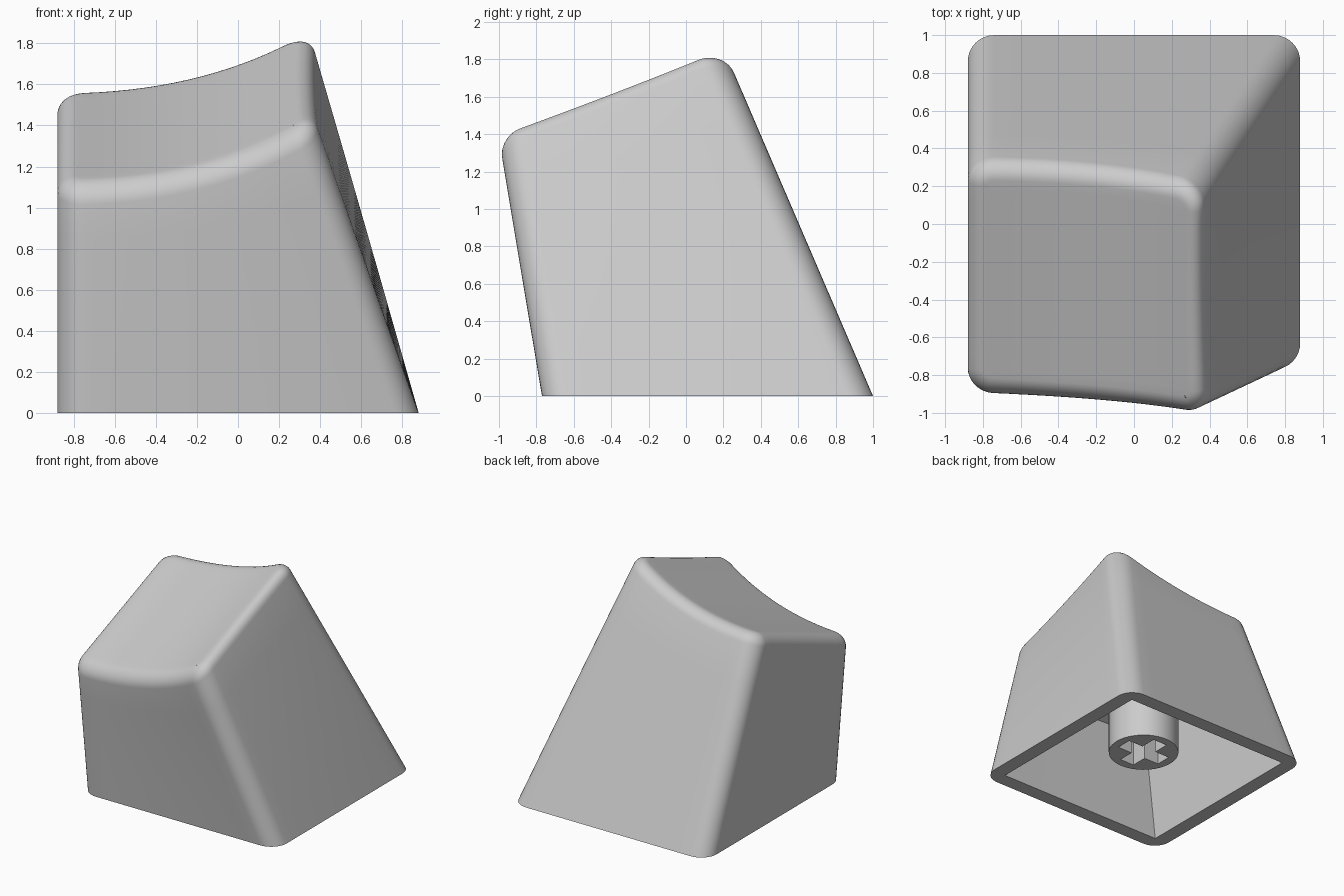
import bpy, bmesh
from math import sin, cos, pi, radians
from mathutils import Vector

cube = bpy.data.objects.get("Cube")
if cube:
    bpy.data.objects.remove(cube)

# Corner lines of the tapered body: base point and lean per unit of height
CORNERS = [
    (Vector((-0.88, -0.77)), Vector((0, -0.117))),
    (Vector((0.88, -0.77)), Vector((-0.363, -0.173))),
    (Vector((0.88, 1.0)), Vector((-0.278, -0.43))),
    (Vector((-0.88, 1.0)), Vector((0, -0.43))),
]
ARC, SIDE = 8, 14          # points per rounded corner and per straight side
FILLET, WALL = 0.095, 0.12


def dish(x, y):
    """Height of the tilted, scooped top."""
    d = x + 0.85
    return 1.46 + 0.39 * y + 0.2 * d ** 2 + 0.03 * d ** 4


def ceiling(x, y):
    """Height of the flat sloping roof inside."""
    return 1.25 + 0.39 * y


def section(z, radius, inset):
    """Rounded four-sided outline of the body at height z."""
    quad = [base + lean * z for base, lean in CORNERS]
    arcs = []
    for i, c in enumerate(quad):
        a = (c - quad[i - 1]).normalized()
        b = (quad[(i + 1) % 4] - c).normalized()
        na, nb = Vector((a.y, -a.x)), Vector((b.y, -b.x))
        centre = c - (na + nb) * (inset + radius) / (1 + na.dot(nb))
        arcs.append([centre + radius * na.slerp(nb, k / ARC) for k in range(ARC + 1)])
    points = []
    for i, arc in enumerate(arcs):
        points += arc
        after = arcs[(i + 1) % 4][0]
        points += [arc[-1].lerp(after, k / SIDE) for k in range(1, SIDE)]
    return points


def wall_ring(heights, radius, inset):
    return [section(z, radius, inset)[i].to_3d() + Vector((0, 0, z))
            for i, z in enumerate(heights)]


def meet(surface, radius, inset):
    """Heights at which the walls reach a surface."""
    heights = [1.4] * len(section(0, radius, inset))
    for _ in range(25):
        heights = [surface(p.x, p.y) for p in wall_ring(heights, radius, inset)]
    return heights


def finish(bm, name, material):
    bmesh.ops.remove_doubles(bm, verts=bm.verts, dist=0.0001)
    bmesh.ops.recalc_face_normals(bm, faces=bm.faces)
    mesh = bpy.data.meshes.new(name)
    bm.to_mesh(mesh)
    bm.free()
    mesh.materials.append(material)
    obj = bpy.data.objects.new(name, mesh)
    bpy.context.collection.objects.link(obj)
    bpy.ops.object.select_all(action='DESELECT')
    obj.select_set(True)
    bpy.context.view_layer.objects.active = obj
    bpy.ops.object.shade_smooth_by_angle(angle=radians(30))


grey = bpy.data.materials.new("light_grey_plastic")
grey.use_nodes = True
colour = (0.6, 0.6, 0.6, 1)
grey.diffuse_color = colour
grey.node_tree.nodes["Principled BSDF"].inputs["Base Color"].default_value = colour

# Hollow interior, from the roof down to the open bottom
inner_top = wall_ring(meet(ceiling, 0, WALL), 0, WALL)
count = len(inner_top)
rings = [inner_top, wall_ring([0] * count, 0, WALL)]

# Outer walls
R = 0.14
rim_z = meet(dish, R, 0)
rim = wall_ring(rim_z, R, 0)
below = wall_ring([z - 0.1 for z in rim_z], R, 0)
down = [(b - t).normalized() for b, t in zip(below, rim)]
start = [t.z + d.z * FILLET for t, d in zip(rim, down)]
for k in range(6):
    rings.append(wall_ring([z * k / 6 for z in start], R, 0))

# Rounded rim between the walls and the scooped top
inward = []
for i, p in enumerate(rim):
    tangent = rim[(i + 1) % count] - rim[i - 1]
    n = Vector((-tangent.y, tangent.x)).normalized()
    step = 0.02
    rise = dish(p.x + n.x * step, p.y + n.y * step) - dish(p.x, p.y)
    inward.append(Vector((n.x, n.y, rise / step)).normalized())
for k in range(9):
    t = k / 8 * pi / 2
    rings.append([p + FILLET * ((1 - sin(t)) * d + (1 - cos(t)) * n)
                  for p, d, n in zip(rim, down, inward)])

# Scooped top, as rings shrinking to the middle
edge = rings[-1]
middle = sum(edge, Vector()) / count
for k in range(1, 12):
    ring = [p.lerp(middle, k / 12) for p in edge]
    rings.append([Vector((p.x, p.y, dish(p.x, p.y))) for p in ring])

bm = bmesh.new()
loops = [[bm.verts.new(p) for p in ring] for ring in rings]
for lower, upper in zip(loops, loops[1:]):
    for i in range(count):
        j = (i + 1) % count
        bm.faces.new((lower[i], lower[j], upper[j], upper[i]))
bm.faces.new(loops[0])
tip = bm.verts.new((middle.x, middle.y, dish(middle.x, middle.y)))
for i in range(count):
    bm.faces.new((loops[-1][i], loops[-1][(i + 1) % count], tip))
finish(bm, "cap_shell", grey)

# Mounting stem: a cylinder with a cross-shaped socket
bm = bmesh.new()
long, short = 0.2, 0.065
arm = [(long, -short), (long, short), (short, short)]
cross = []
for x, y in arm:
    cross.append((x, y))
for _ in range(3):
    cross += [(-y, x) for x, y in cross[-3:]]
circle = [(0.27 * cos(k * pi / 24), 0.27 * sin(k * pi / 24)) for k in range(48)]
edges = []
for outline in (circle, cross):
    verts = [bm.verts.new((x, y + 0.115, 0.15)) for x, y in outline]
    edges += [bm.edges.new((verts[i - 1], verts[i])) for i in range(len(verts))]
bmesh.ops.triangle_fill(bm, use_beauty=True, edges=edges)
grown = bmesh.ops.extrude_face_region(bm, geom=bm.faces[:], use_keep_orig=True)
top_verts = [g for g in grown["geom"] if isinstance(g, bmesh.types.BMVert)]
bmesh.ops.translate(bm, verts=top_verts, vec=(0, 0, 1.26))
finish(bm, "stem", grey)
